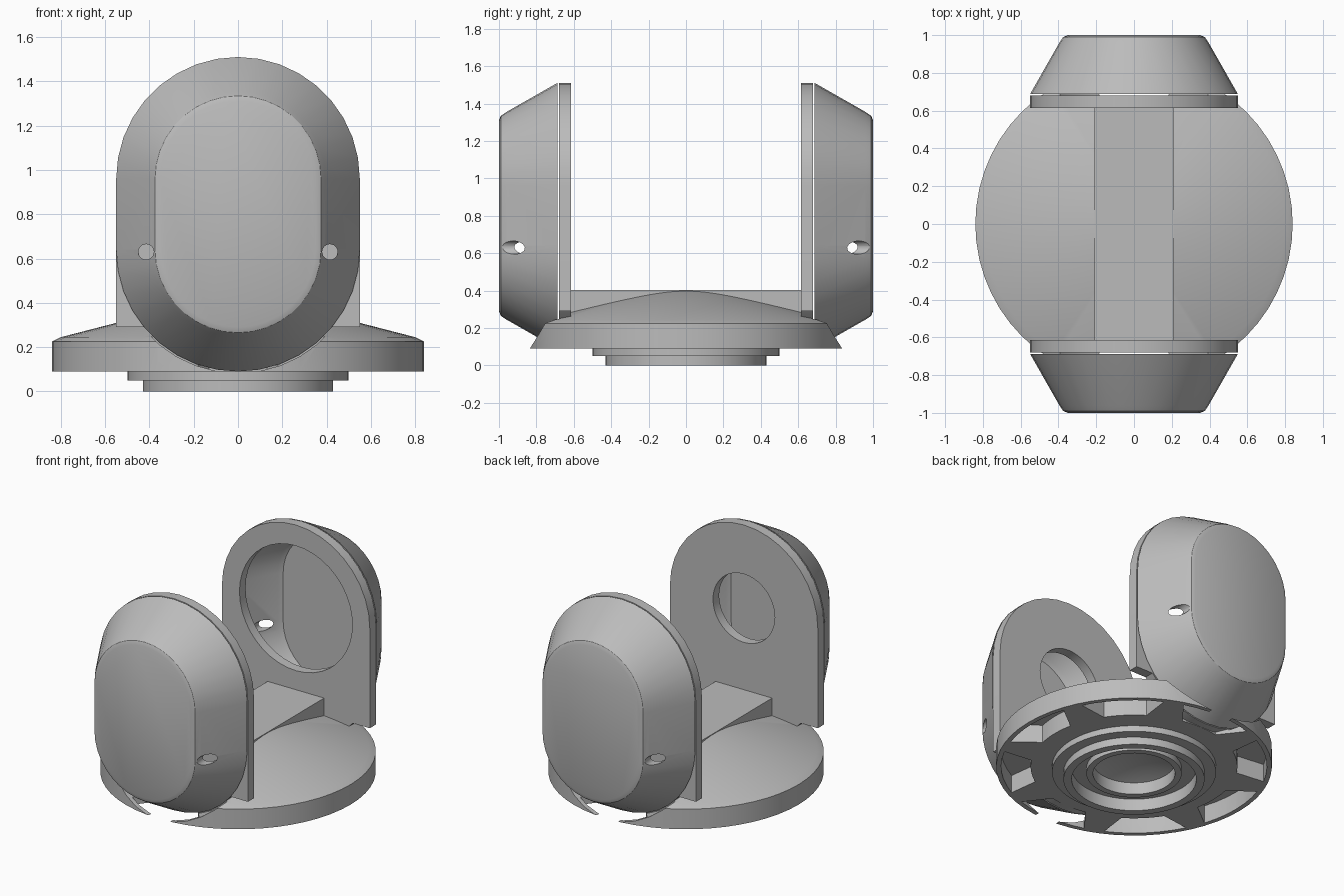
import bpy, bmesh
from math import pi, sin, cos, radians

cube = bpy.data.objects.get("Cube")
if cube:
    bpy.data.objects.remove(cube, do_unlink=True)

grey = bpy.data.materials.new("plain_grey")
grey.use_nodes = True
grey.diffuse_color = (0.5, 0.5, 0.5, 1)
grey.node_tree.nodes["Principled BSDF"].inputs["Base Color"].default_value = (0.5, 0.5, 0.5, 1)

TOP, LOW = 0.96, 0.64      # centres of the upper and lower arcs of an arm
OUTER = 0.55               # arm half width


def finish(name, bm):
    bmesh.ops.remove_doubles(bm, verts=bm.verts, dist=1e-5)
    bmesh.ops.recalc_face_normals(bm, faces=bm.faces)
    mesh = bpy.data.meshes.new(name)
    bm.to_mesh(mesh)
    bm.free()
    mesh.materials.append(grey)
    ob = bpy.data.objects.new(name, mesh)
    bpy.context.collection.objects.link(ob)
    return ob


def skin(bm, rings, close=False):
    """Join equal rings of points with quads; cap the ends unless closed."""
    loops = [[bm.verts.new(p) for p in ring] for ring in rings]
    pairs = list(zip(loops, loops[1:]))
    if close:
        pairs.append((loops[-1], loops[0]))
    else:
        bm.faces.new(loops[0])
        bm.faces.new(loops[-1])
    n = len(loops[0])
    for a, b in pairs:
        for i in range(n):
            j = (i + 1) % n
            bm.faces.new((a[i], a[j], b[j], b[i]))


def arc(r, cz, start, end, n=18):
    steps = [start + (end - start) * i / n for i in range(n + 1)]
    return [(r * cos(radians(a)), cz + r * sin(radians(a))) for a in steps]


def stadium(r):
    return arc(r, TOP, 0, 180) + arc(r, LOW, 180, 360)


def at_y(outline, y):
    return [(x, y, z) for x, z in outline]


def prism(name, outline, y0, y1):
    bm = bmesh.new()
    skin(bm, [at_y(outline, y0), at_y(outline, y1)])
    return finish(name, bm)


def cut(ob, cutter):
    mod = ob.modifiers.new("cut", 'BOOLEAN')
    mod.operation = 'DIFFERENCE'
    mod.solver = 'EXACT'
    mod.object = cutter
    cutter.hide_render = True
    graph = bpy.context.evaluated_depsgraph_get()
    mesh = bpy.data.meshes.new_from_object(ob.evaluated_get(graph))
    ob.modifiers.clear()
    ob.data = mesh
    bpy.data.objects.remove(cutter, do_unlink=True)


def smooth(ob, angle=28):
    bpy.ops.object.select_all(action='DESELECT')
    ob.select_set(True)
    bpy.context.view_layer.objects.active = ob
    bpy.ops.object.shade_smooth_by_angle(angle=radians(angle))


def lathe(name, profile, n=56):
    bm = bmesh.new()
    verts = [bm.verts.new((r, 0, z)) for r, z in profile]
    edges = [bm.edges.new(pair) for pair in zip(verts, verts[1:])]
    bmesh.ops.spin(bm, geom=verts + edges, cent=(0, 0, 0), axis=(0, 0, 1),
                   angle=2 * pi, steps=n, use_duplicate=False)
    return finish(name, bm)


# Turntable base: shallow cone on a disc, with stepped bearing rings below
base = lathe("base_disc", [
    (0, 0.4), (0.2, 0.4), (0.8, 0.245), (0.84, 0.225), (0.84, 0.09),
    (0.5, 0.09), (0.5, 0.05), (0.43, 0.05), (0.43, 0), (0.38, 0),
    (0.38, 0.08), (0.29, 0.08), (0.29, 0.04), (0.25, 0.04), (0.25, 0.12), (0, 0.2)])

# Pockets under the rim, leaving radial ribs
bm = bmesh.new()
for k in range(8):
    mid = 45 * k
    plan = arc(0.81, 0, mid - 18, mid + 18, 6) + arc(0.63, 0, mid + 12, mid - 12, 6)
    skin(bm, [[(x, y, z) for x, y in plan] for z in (0.05, 0.21)])
cut(base, finish("pocket_cutter", bm))

# Clearance for the arms
for s in (-1, 1):
    cut(base, prism("arm_clearance", stadium(0.557), s * 0.68, s * 1.1))
smooth(base)

# Raised bridge between the arms
prism("bridge", [(-0.21, 0.2), (0.21, 0.2), (0.21, 0.402), (-0.21, 0.402)], -0.63, 0.63)

for side, s, hole in (("front", -1, 0.23), ("back", 1, 0.42)):
    # Inner plate: square shoulders low down, round opening at the axis
    low_arc = [p for p in arc(OUTER, LOW, 180, 360) if p[1] < 0.285]
    outline = (arc(OUTER, TOP, 0, 180) + [(-OUTER, 0.29), (-0.424, 0.29)]
               + low_arc + [(0.424, 0.29), (OUTER, 0.29)])
    plate = prism(side + "_arm_plate", outline, s * 0.615, s * 0.68)
    cut(plate, prism("opening_cutter", arc(hole, TOP - 0.01, 0, 351, 39), s * 0.5, s * 0.8))
    smooth(plate)

    # Hollow tapered cover
    bm = bmesh.new()
    section = [(0.688, OUTER), (0.96, 0.395), (0.99, 0.375), (1.0, 0.35)]
    skin(bm, [at_y(stadium(r), s * y) for y, r in section])
    cover = finish(side + "_arm_cover", bm)
    bm = bmesh.new()
    cavity = [(0.6, 0.565), (0.688, 0.515), (0.945, 0.365), (0.965, 0.34)]
    skin(bm, [at_y(stadium(r), s * y) for y, r in cavity])
    cut(cover, finish("cavity_cutter", bm))

    # Screw holes through the slope
    for x in (-0.415, 0.415):
        ring = [(x + px, pz) for px, pz in arc(0.035, 0.63, 0, 345, 23)]
        cut(cover, prism("screw_cutter", ring, s * 0.8, s * 1.1))
    smooth(cover)
